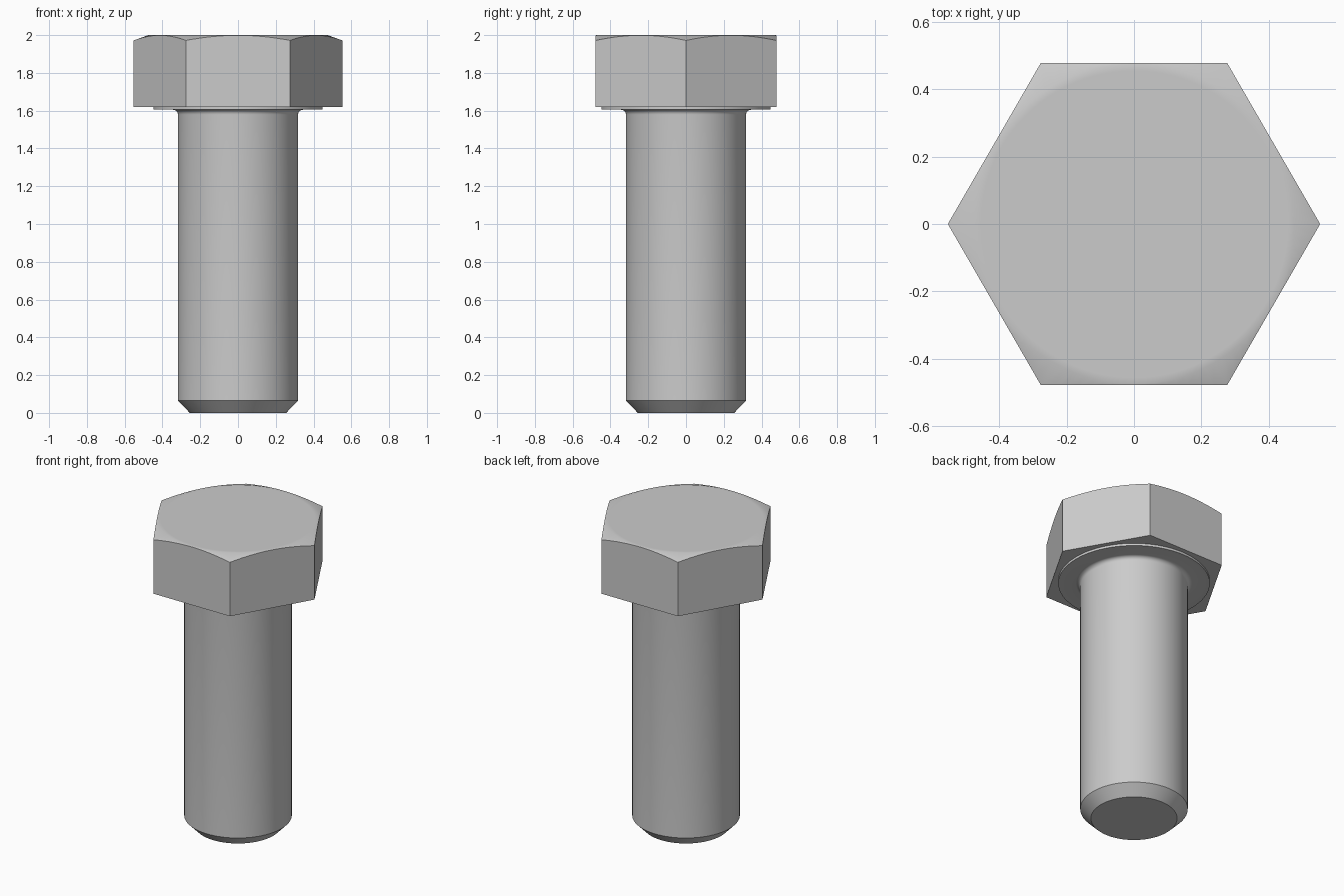
import bpy
import bmesh
import math

cube = bpy.data.objects.get("Cube")
if cube:
    bpy.data.objects.remove(cube, do_unlink=True)

APOTHEM = 0.478          # half the distance across the flats
HEAD_BOTTOM, TOP = 1.62, 2.0
SEGMENTS = 96

steel = bpy.data.materials.new("steel_grey")
steel.use_nodes = True
COLOUR = (0.6, 0.6, 0.6, 1)
steel.diffuse_color = COLOUR
steel.node_tree.nodes["Principled BSDF"].inputs["Base Color"].default_value = COLOUR


def hex_radius(a):
    """Distance from the axis to a hexagon whose corners lie on +x and -x."""
    sector = math.pi / 3
    return APOTHEM / math.cos(a % sector - sector / 2)


def loft(name, rings):
    """Join rings, each a function angle -> (radius, height), and cap both ends."""
    bm = bmesh.new()
    angles = [2 * math.pi * i / SEGMENTS for i in range(SEGMENTS)]
    loops = []
    for ring in rings:
        loop = []
        for a in angles:
            r, z = ring(a)
            loop.append(bm.verts.new((r * math.cos(a), r * math.sin(a), z)))
        loops.append(loop)
    for low, high in zip(loops, loops[1:]):
        for i in range(SEGMENTS):
            j = (i + 1) % SEGMENTS
            bm.faces.new((low[i], low[j], high[j], high[i]))
    bm.faces.new(loops[0][::-1])
    bm.faces.new(loops[-1])
    bmesh.ops.recalc_face_normals(bm, faces=bm.faces)
    mesh = bpy.data.meshes.new(name)
    bm.to_mesh(mesh)
    bm.free()
    mesh.materials.append(steel)
    obj = bpy.data.objects.new(name, mesh)
    bpy.context.collection.objects.link(obj)
    bpy.ops.object.select_all(action="DESELECT")
    obj.select_set(True)
    bpy.context.view_layer.objects.active = obj
    bpy.ops.object.shade_smooth_by_angle(angle=math.radians(30))
    return obj


def circle(r, z):
    return lambda a: (r, z)


# Hexagonal head, its corners cut by a shallow cone
CROWN = APOTHEM - 0.003
SLOPE = math.tan(math.radians(20))


def chamfer_edge(a):
    r = hex_radius(a)
    return r, TOP - (r - CROWN) * SLOPE


loft("hex_head", [
    lambda a: (hex_radius(a), HEAD_BOTTOM),
    chamfer_edge,
    circle(CROWN, TOP),
    circle(CROWN - 0.02, TOP),
])

# Shank with chamfered tip, fillet under the head and washer face
R, FILLET, SEAT = 0.318, 0.026, 1.605
fillet = []
for i in range(7):
    t = math.pi / 2 * i / 6
    fillet.append(circle(R + FILLET * (1 - math.cos(t)),
                         SEAT - FILLET * (1 - math.sin(t))))
loft("shank_and_washer_face",
     [circle(0.255, 0), circle(R, 0.065)] + fillet
     + [circle(0.448, SEAT), circle(0.448, HEAD_BOTTOM)])
